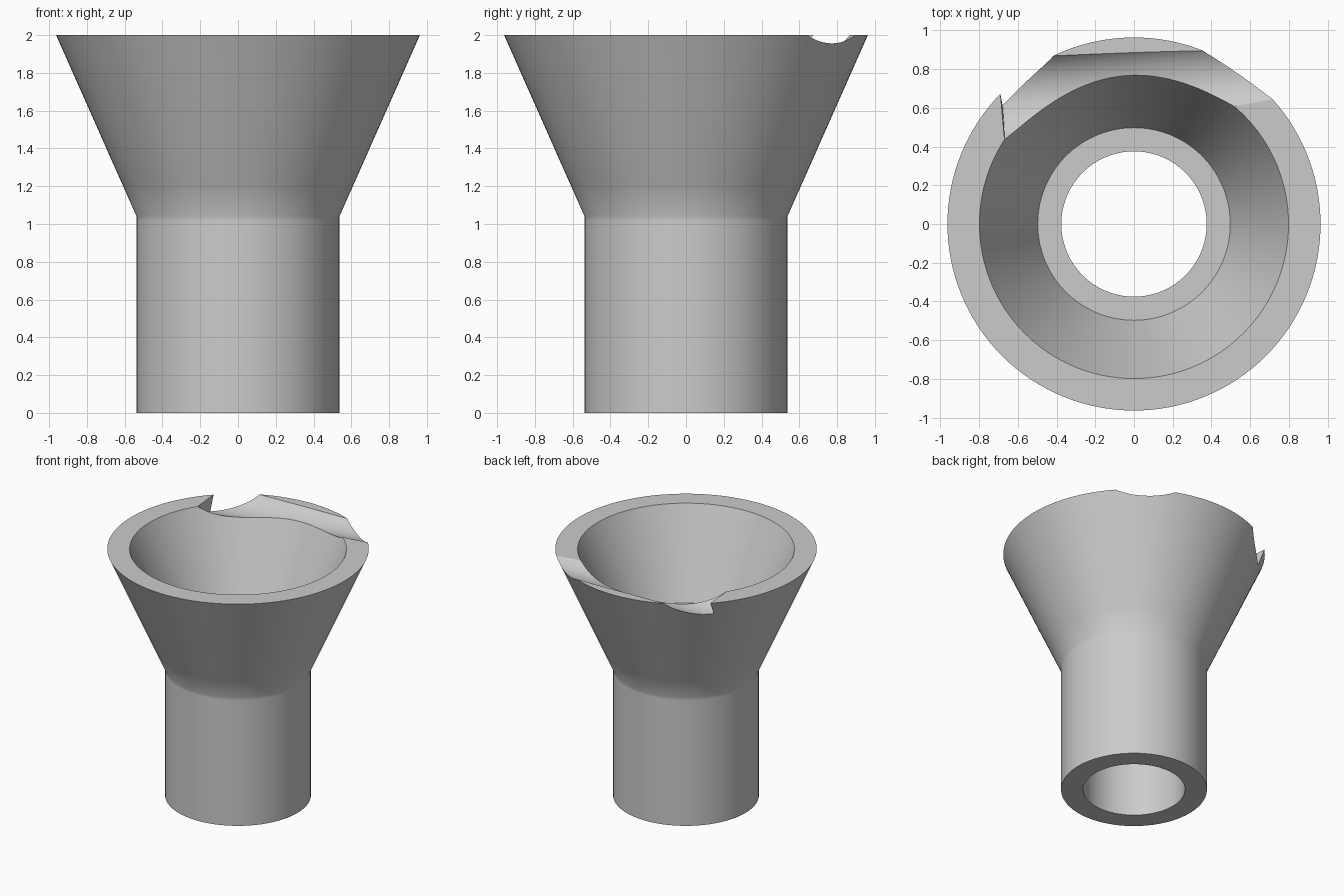
import bpy, bmesh, math
from mathutils import Vector

if "Cube" in bpy.data.objects:
    bpy.data.objects.remove(bpy.data.objects["Cube"])

SEGMENTS = 128

grey = bpy.data.materials.new("plain grey")
grey.diffuse_color = (0.6, 0.6, 0.6, 1)
grey.use_nodes = True
grey.node_tree.nodes["Principled BSDF"].inputs["Base Color"].default_value = grey.diffuse_color


def lathe(name, profile):
    """Spin a closed (radius, z) profile around z."""
    bm = bmesh.new()
    rings = []
    for r, z in profile:
        rings.append([bm.verts.new((r * math.cos(2 * math.pi * i / SEGMENTS),
                                    r * math.sin(2 * math.pi * i / SEGMENTS), z))
                      for i in range(SEGMENTS)])
    for k, a in enumerate(rings):
        b = rings[(k + 1) % len(rings)]
        for i in range(SEGMENTS):
            j = (i + 1) % SEGMENTS
            bm.faces.new((a[i], a[j], b[j], b[i]))
    bmesh.ops.recalc_face_normals(bm, faces=bm.faces)
    mesh = bpy.data.meshes.new(name)
    bm.to_mesh(mesh)
    bm.free()
    obj = bpy.data.objects.new(name, mesh)
    bpy.context.collection.objects.link(obj)
    mesh.materials.append(grey)
    return obj


# Funnel: straight stem, flared cup of even wall thickness, inner ledge, bore
funnel = lathe("funnel", [(0.375, 0), (0.537, 0), (0.537, 1.02), (0.537, 1.04),
                          (0.608, 1.2), (0.963, 2),
                          (0.798, 2), (0.497, 1.33), (0.375, 1.33)])

# Tilted round cutter for the groove across the back of the rim
start, toward = Vector((-0.695, 0.645, 2.137)), Vector((0.70, 0.77, 2.215))
axis = (toward - start).normalized()
length = 2.2
bpy.ops.mesh.primitive_cylinder_add(
    vertices=96, radius=0.25, depth=length,
    location=start + axis * length / 2,
    rotation=axis.to_track_quat('Z', 'Y').to_euler())
cutter = bpy.context.object
cutter.name = "groove_cutter"
cutter.data.materials.append(grey)

# Cut the groove, then remove the cutter
cut = funnel.modifiers.new("groove", 'BOOLEAN')
cut.operation = 'DIFFERENCE'
cut.solver = 'EXACT'
cut.object = cutter
bpy.ops.object.select_all(action='DESELECT')
funnel.select_set(True)
bpy.context.view_layer.objects.active = funnel
bpy.ops.object.modifier_apply(modifier=cut.name)
bpy.data.objects.remove(cutter)

# Smooth shading with sharp rims
bpy.ops.object.shade_smooth_by_angle(angle=math.radians(30))
